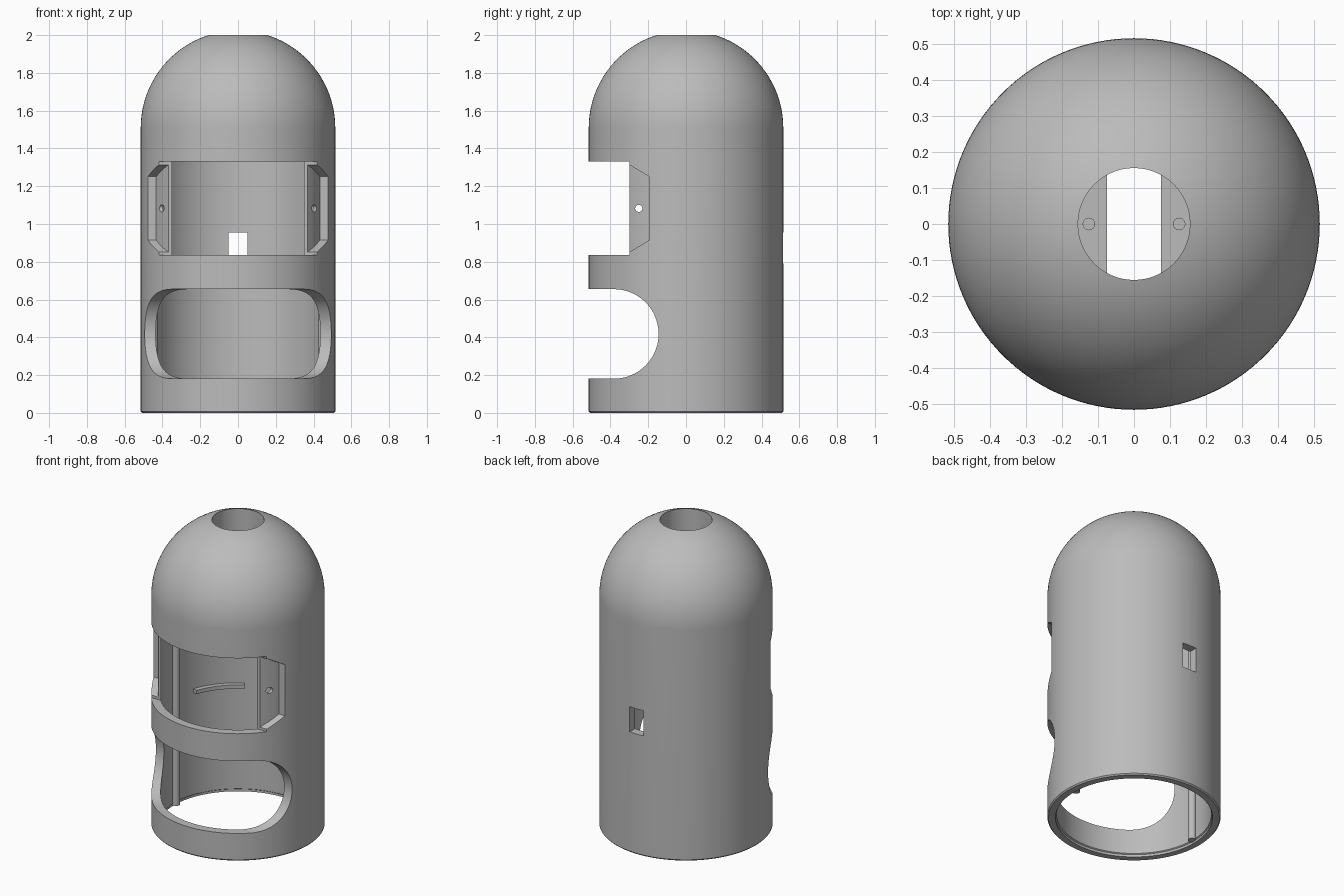
import bpy, bmesh
from math import sin, cos, pi, radians, asin
from mathutils import Vector, Matrix

if "Cube" in bpy.data.objects:
    bpy.data.objects.remove(bpy.data.objects["Cube"], do_unlink=True)

OUTER, INNER, HOLE = 0.515, 0.46, 0.155
CEILING, FLOOR, DOME = 1.45, 1.55, 1.509

grey = bpy.data.materials.new("plain grey")
grey.use_nodes = True
grey.diffuse_color = (0.5, 0.5, 0.5, 1)
grey.node_tree.nodes["Principled BSDF"].inputs["Base Color"].default_value = grey.diffuse_color


def add_object(name, bm):
    bmesh.ops.remove_doubles(bm, verts=bm.verts, dist=1e-5)
    bmesh.ops.recalc_face_normals(bm, faces=bm.faces)
    mesh = bpy.data.meshes.new(name)
    bm.to_mesh(mesh)
    bm.free()
    mesh.materials.append(grey)
    ob = bpy.data.objects.new(name, mesh)
    bpy.context.collection.objects.link(ob)
    return ob


def lathe(name, profile, steps=128):
    bm = bmesh.new()
    verts = [bm.verts.new((r, 0, z)) for r, z in profile]
    edges = [bm.edges.new(pair) for pair in zip(verts, verts[1:])]
    bmesh.ops.spin(bm, geom=verts + edges, cent=(0, 0, 0), axis=(0, 0, 1),
                   angle=2 * pi, steps=steps)
    return add_object(name, bm)


def extrude(name, points, offset):
    bm = bmesh.new()
    face = bm.faces.new([bm.verts.new(p) for p in points])
    moved = bmesh.ops.extrude_face_region(bm, geom=[face], use_keep_orig=True)
    bmesh.ops.translate(bm, vec=offset,
                        verts=[v for v in moved["geom"] if isinstance(v, bmesh.types.BMVert)])
    return add_object(name, bm)


def side_cutter(name, yz):
    return extrude(name, [(-0.7, y, z) for y, z in yz], (1.4, 0, 0))


def box(name, low, high):
    (x, y, z), (a, b, c) = low, high
    return extrude(name, [(x, y, z), (a, y, z), (a, b, z), (x, b, z)], (0, 0, c - z))


def cylinder(name, radius, depth, centre, axis="Z", sides=24):
    bm = bmesh.new()
    turn = Matrix.Rotation(pi / 2, 4, "Y") if axis == "X" else Matrix()
    bmesh.ops.create_cone(bm, cap_ends=True, segments=sides, radius1=radius, radius2=radius,
                          depth=depth, matrix=Matrix.Translation(Vector(centre)) @ turn)
    return add_object(name, bm)


def boolean(target, tool, operation="DIFFERENCE"):
    tool.hide_render = True
    mod = target.modifiers.new(tool.name, "BOOLEAN")
    mod.operation, mod.solver, mod.object = operation, "EXACT", tool
    bpy.context.view_layer.objects.active = target
    bpy.ops.object.modifier_apply(modifier=mod.name)
    bpy.data.objects.remove(tool, do_unlink=True)


def smooth(ob):
    bpy.ops.object.select_all(action="DESELECT")
    ob.select_set(True)
    bpy.context.view_layer.objects.active = ob
    bpy.ops.object.shade_smooth_by_angle(angle=radians(30))


# Domed tube with a hollow body and a round well in the crown
top_angle = pi / 2 - asin(HOLE / OUTER)
dome = [(OUTER * cos(top_angle * i / 28), DOME + OUTER * sin(top_angle * i / 28))
        for i in range(28)]
housing = lathe("housing", [(0, CEILING), (INNER, CEILING), (INNER, 0.02), (0.467, 0.015),
                            (0.467, 0), (0.508, 0), (OUTER, 0.008)]
                + dome + [(HOLE, 2), (HOLE, FLOOR), (0, FLOOR)])

# Lower opening: slot with a half-round end, cut from side to side
mid, rad, back = 0.418, 0.237, -0.382
arc = [(back + rad * cos(a), mid + rad * sin(a))
       for a in (-pi / 2 + pi * i / 40 for i in range(41))]
boolean(housing, side_cutter("lower_cutter", arc + [(-0.7, mid + rad), (-0.7, mid - rad)]))

# Upper opening: a full cut in front, and a shallow seat with sloped corners at its ends
boolean(housing, box("upper_cutter", (-0.7, -0.7, 0.835), (0.7, -0.3, 1.33)))
half = [(-0.7, 0.247), (-0.35, 0.247), (-0.325, 0.243), (-0.3, 0.231), (-0.195, 0.168)]
centre = 1.0825
seat = side_cutter("seat_cutter", [(y, centre + h) for y, h in half]
                   + [(y, centre - h) for y, h in reversed(half)])
boolean(seat, cylinder("seat_core", 0.475, 2, (0, 0, 1), sides=128))
boolean(housing, seat)
boolean(housing, cylinder("seat_screw_holes", 0.019, 1.4, (0, -0.25, 1.083), "X"))

# Cable opening at the back
boolean(housing, box("cable_cutter", (-0.05, 0.3, 0.79), (0.05, 0.7, 0.955)))

# Slot and blind screw holes in the floor of the well
boolean(housing, box("well_slot", (-0.075, -0.2, CEILING - 0.1), (0.075, 0.2, FLOOR + 0.004)))
for x in (-0.125, 0.125):
    boolean(housing, cylinder("well_screw_hole", 0.016, 0.1, (x, 0, FLOOR)))
smooth(housing)

# Guide rods and curved ledges on the inner wall
for side, label in ((1, "left"), (-1, "right")):
    rod = cylinder(label + "_guide_rod", 0.025, CEILING, (side * 0.45, 0, CEILING / 2 + 0.012))
    smooth(rod)
    angles = [radians(20 + 40 * i / 16) for i in range(17)]
    ring = [(side * r * cos(a), r * sin(a), 0.69)
            for r, sweep in ((0.43, angles), (0.47, angles[::-1])) for a in sweep]
    smooth(extrude(label + "_inner_ledge", ring, (0, 0, 0.025)))
